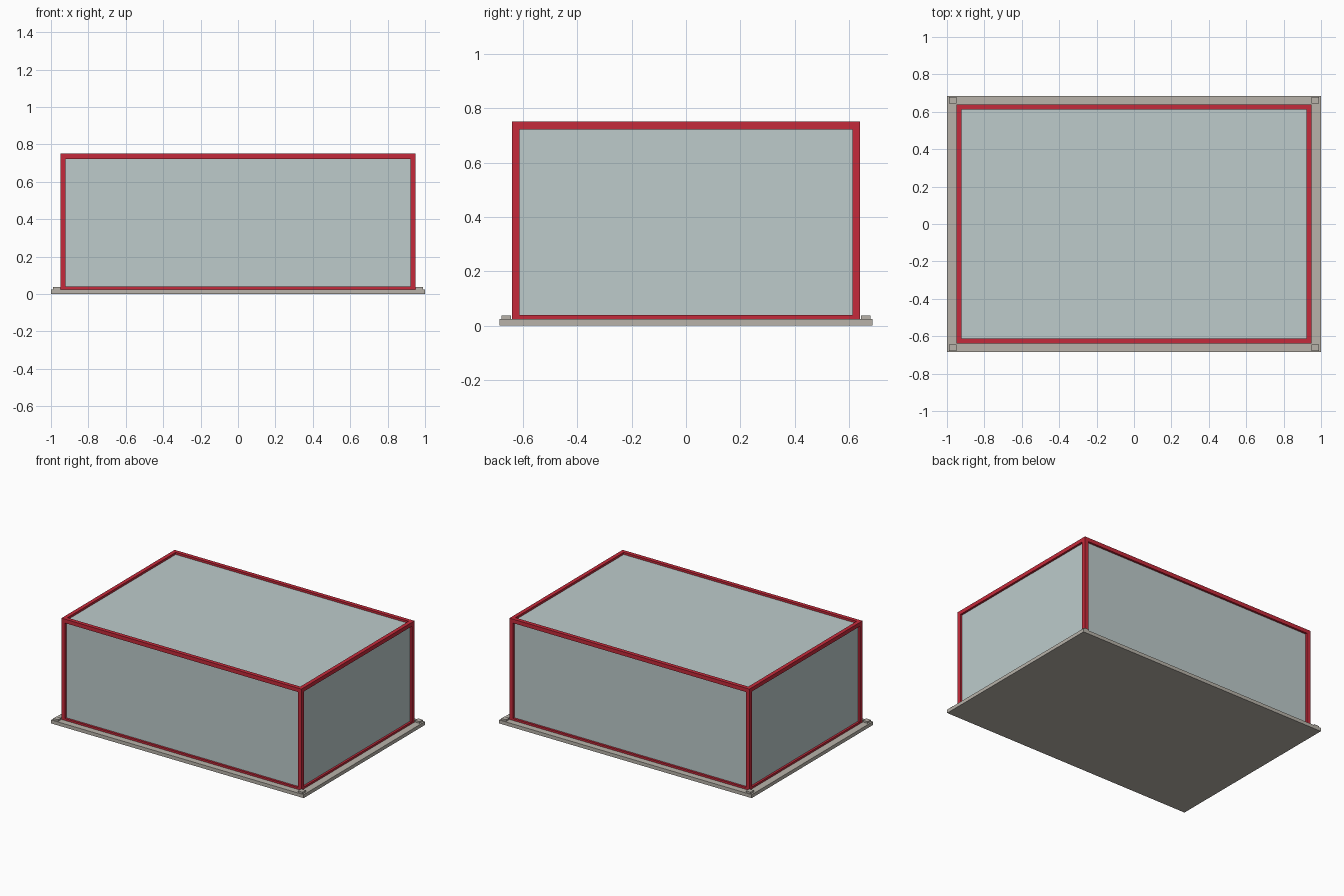
import bpy

cube = bpy.data.objects.get("Cube")
if cube:
    bpy.data.objects.remove(cube, do_unlink=True)


def material(name, color):
    mat = bpy.data.materials.new(name)
    mat.use_nodes = True
    mat.diffuse_color = color
    mat.node_tree.nodes["Principled BSDF"].inputs["Base Color"].default_value = color
    return mat


RED = material("red frame", (0.56, 0.023, 0.043, 1))
GLASS = material("pale glass", (0.51, 0.6, 0.6, 1))
STONE = material("warm grey", (0.48, 0.45, 0.4, 1))


def box(name, low, high, mat):
    """Axis-aligned box between two corners."""
    bpy.ops.mesh.primitive_cube_add(size=1)
    obj = bpy.context.object
    obj.name = name
    obj.location = [(a + b) / 2 for a, b in zip(low, high)]
    obj.scale = [b - a for a, b in zip(low, high)]
    bpy.ops.object.transform_apply(location=True, scale=True)
    obj.data.materials.append(mat)
    return obj


X, Y, TOP = 0.95, 0.64, 0.75     # outer size of the frame
BAR = 0.028                      # bar thickness
FLOOR, SILL = 0.025, 0.039       # base top and bottom rail top
INSET = 0.015                    # glass set back from the bars

# Base slab and glass body
box("base", (-1, -0.685, 0), (1, 0.685, FLOOR), STONE)
box("glass_panes", (INSET - X, INSET - Y, FLOOR),
    (X - INSET, Y - INSET, TOP - INSET), GLASS)

# Posts and small base blocks at the four corners
for sx, side in ((1, "left"), (-1, "right")):
    for sy, end in ((-1, "front"), (1, "back")):
        def corner(name, near, far, z0, z1, mat):
            xs = sorted((sx * near[0], sx * far[0]))
            ys = sorted((sy * near[1], sy * far[1]))
            box(f"{end}_{side}_{name}", (xs[0], ys[0], z0), (xs[1], ys[1], z1), mat)

        corner("post", (X - BAR, Y - BAR), (X, Y), FLOOR, TOP, RED)
        corner("base_block", (X, Y + 0.003), (0.988, 0.679), FLOOR, 0.037, STONE)

# Top and bottom rails between the posts
for level, z0, z1 in (("bottom", FLOOR, SILL), ("top", TOP - BAR, TOP)):
    for s, end, side in ((-1, "front", "right"), (1, "back", "left")):
        ys = sorted((s * Y, s * (Y - BAR)))
        box(f"{level}_{end}_rail", (BAR - X, ys[0], z0), (X - BAR, ys[1], z1), RED)
        xs = sorted((s * X, s * (X - BAR)))
        box(f"{level}_{side}_rail", (xs[0], BAR - Y, z0), (xs[1], Y - BAR, z1), RED)
